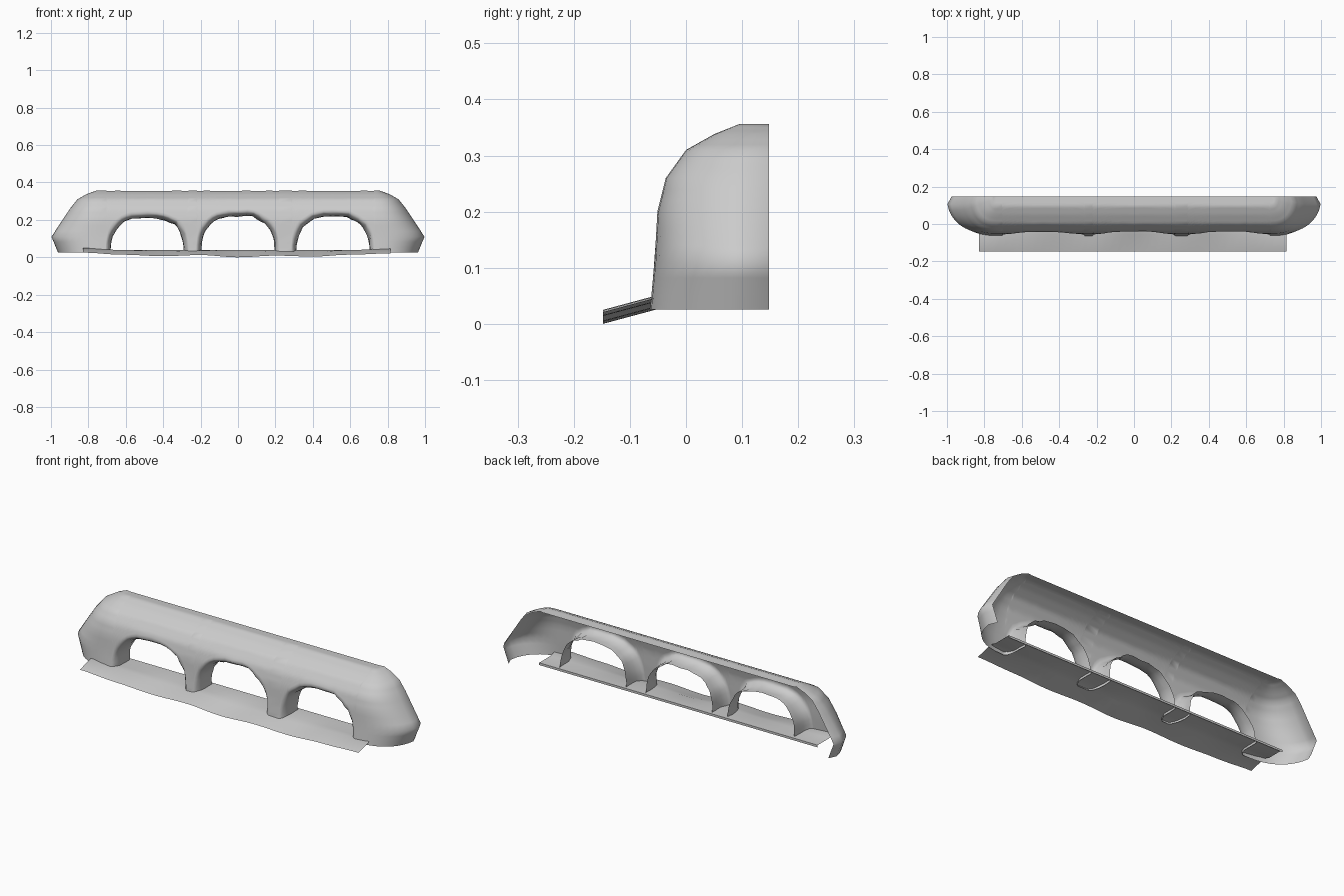
import bpy, bmesh, math, random

if "Cube" in bpy.data.objects:
    bpy.data.objects.remove(bpy.data.objects["Cube"])

random.seed(4)
CX, BACK, BASE = 0.735, 0.148, 0.026
# cross-section of the hood: height, front y, half width
PROFILE = [(0.026, -0.064, 0.965), (0.11, -0.056, 1.0), (0.20, -0.051, 0.94),
           (0.26, -0.036, 0.90), (0.31, 0.0, 0.86), (0.338, 0.05, 0.81),
           (0.356, 0.095, 0.76), (0.353, 0.148, 0.74)]
# openings: centre x, half width, crown height
ARCHES = [(-0.485, 0.222, 0.236), (0.0, 0.222, 0.246), (0.508, 0.222, 0.244)]
ARCH_STEPS = 22


def profile_at(p):
    i = min(int(p), len(PROFILE) - 2)
    f = p - i
    return [a + (b - a) * f for a, b in zip(PROFILE[i], PROFILE[i + 1])]


def param_of_height(z):
    for i in range(len(PROFILE) - 2):
        z0, z1 = PROFILE[i][0], PROFILE[i + 1][0]
        if z <= z1:
            return i + (z - z0) / (z1 - z0)


def make_object(name, bm, angle=60):
    bmesh.ops.remove_doubles(bm, verts=bm.verts, dist=1e-5)
    bmesh.ops.recalc_face_normals(bm, faces=bm.faces)
    me = bpy.data.meshes.new(name)
    bm.to_mesh(me)
    bm.free()
    ob = bpy.data.objects.new(name, me)
    bpy.context.collection.objects.link(ob)
    bpy.ops.object.select_all(action='DESELECT')
    ob.select_set(True)
    bpy.context.view_layer.objects.active = ob
    bpy.ops.object.shade_smooth_by_angle(angle=math.radians(angle))
    return ob


def skin(bm, rings):
    for a, b in zip(rings, rings[1:]):
        for i in range(len(a) - 1):
            bm.faces.new([a[i], a[i + 1], b[i + 1], b[i]])


def arch_points(cx, hw, top):
    pts = []
    for i in range(ARCH_STEPS + 1):
        a = math.pi * (1 - i / ARCH_STEPS)
        c, s = math.cos(a), max(math.sin(a), 0)
        x = cx + hw * math.copysign(abs(c) ** 0.75, c)
        pts.append((x, BASE + (top - BASE) * s ** 0.85))
    return pts


# columns: (x on the flat front, corner angle, lower edge height)
columns = []
for side in (-1, 1):
    corner = [(side * CX, k * math.pi / 20, BASE) for k in range(11)]
    if side < 0:
        columns += corner[::-1]
        for arch in ARCHES:
            for j, (x, z) in enumerate(arch_points(*arch)):
                if 0 < j < ARCH_STEPS:
                    z += random.uniform(-0.004, 0.004)
                columns.append((x, 0, z))
    else:
        columns += corner


def hood_point(x, ang, p):
    z, front, w = profile_at(p)
    if ang == 0:
        return (x, front, z)
    sx = math.sin(ang) ** 0.85
    sy = max(math.cos(ang), 0) ** 0.85
    px = CX + (w - CX) * sx
    if ang > 1.5:
        px -= 0.025 * (w - CX) / 0.27
    return (math.copysign(px, x), BACK - (BACK - front) * sy, z)


# hood shell, open at the back and underneath
ROWS = 21
bm = bmesh.new()
rings = []
for r in range(ROWS + 1):
    ring = []
    for x, ang, zb in columns:
        p0 = param_of_height(zb)
        ring.append(bm.verts.new(hood_point(x, ang, p0 + (7 - p0) * r / ROWS)))
    rings.append(ring)
skin(bm, rings)

# rounded inner walls of the openings, deeper towards the pillar feet
for k, (cx, hw, top) in enumerate(ARCHES):
    start = 11 + k * (ARCH_STEPS + 1)
    edge = rings[0][start:start + ARCH_STEPS + 1]
    strips = [edge]
    for back, shrink in ((0.008, 0.05), (0.03, 0.10), (0.06, 0.115), (0.09, 0.11)):
        strip = []
        for v in edge:
            wob = random.uniform(-0.003, 0.003)
            low = 1 - (v.co.z - BASE) / (top - BASE)
            x = cx + (v.co.x - cx) * (1 - shrink)
            z = BASE + (v.co.z - BASE) * (1 - shrink)
            y = v.co.y + back * (1 + 0.4 * low)
            strip.append(bm.verts.new((x + wob, y, z + (wob if z > BASE + 0.01 else 0))))
        strips.append(strip)
    skin(bm, strips)
make_object("arched_hood", bm)

# wavy apron: slopes up from the front, then runs level under the hood
WAVE = [(-0.83, 0.028), (-0.62, 0.017), (-0.4, 0.009), (-0.2, 0.015), (0, 0.003),
        (0.2, 0.012), (0.4, 0.007), (0.6, 0.017), (0.815, 0.024)]


def wave_height(x):
    for (x0, z0), (x1, z1) in zip(WAVE, WAVE[1:]):
        if x <= x1 + 1e-6:
            f = (1 - math.cos(math.pi * (x - x0) / (x1 - x0))) / 2
            return z0 + (z1 - z0) * f


bm = bmesh.new()
xs = [-0.83 + 1.645 * i / 40 for i in range(41)]
rows = [[bm.verts.new((x, -0.148, wave_height(x) - 0.003)) for x in xs],
        [bm.verts.new((x, -0.055, wave_height(x) + 0.022)) for x in xs],
        [bm.verts.new((x, -0.02, 0.038)) for x in xs],
        [bm.verts.new((x, 0.075, 0.038)) for x in xs]]
skin(bm, rows)
make_object("front_apron", bm)

# short lip turned down along the rear of the apron
bm = bmesh.new()
skin(bm, [[bm.verts.new((x, 0.075, z)) for x in (-0.83, 0.815)] for z in (0.038, 0.026)])
make_object("rear_lip", bm)
